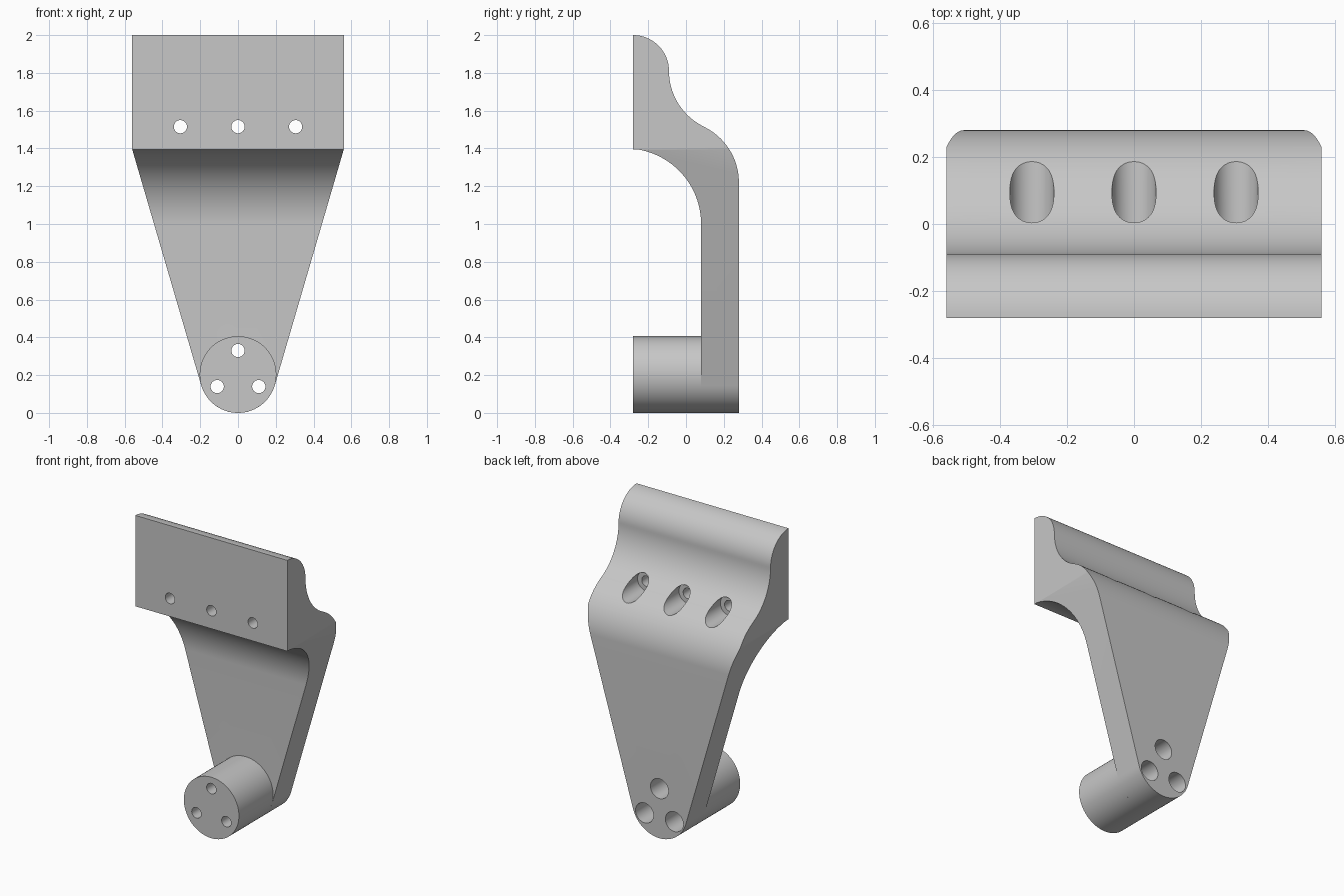
import bpy, bmesh
from math import sin, cos, atan2, acos, hypot, pi, radians
from mathutils import Vector

cube = bpy.data.objects.get("Cube")
if cube:
    bpy.data.objects.remove(cube)

grey = bpy.data.materials.new("plain_grey")
grey.use_nodes = True
colour = (0.57, 0.57, 0.57, 1)
grey.diffuse_color = colour
grey.node_tree.nodes["Principled BSDF"].inputs["Base Color"].default_value = colour

FRONT, BACK, WALL = -0.28, 0.28, 0.08      # y of the front pad, back face, arm front
TOP, PAD_BOTTOM, HALF_WIDTH = 2.0, 1.395, 0.56
FOOT_R = 0.203
SEAT = -0.02                               # y of the counterbore shoulders


def arc(cu, cv, r, start, end, steps=24):
    """Points of an arc, angles in degrees."""
    angles = [radians(start + (end - start) * i / steps) for i in range(steps + 1)]
    return [(cu + r * cos(a), cv + r * sin(a)) for a in angles]


def prism(name, points, place, offset):
    """Extrude a 2D outline, set in space by place(u, v), along offset."""
    bm = bmesh.new()
    face = bm.faces.new([bm.verts.new(place(u, v)) for u, v in points])
    result = bmesh.ops.extrude_face_region(bm, geom=[face])
    moved = [g for g in result["geom"] if isinstance(g, bmesh.types.BMVert)]
    bmesh.ops.translate(bm, verts=moved, vec=Vector(offset))
    bmesh.ops.recalc_face_normals(bm, faces=bm.faces)
    mesh = bpy.data.meshes.new(name)
    bm.to_mesh(mesh)
    bm.free()
    mesh.materials.append(grey)
    obj = bpy.data.objects.new(name, mesh)
    bpy.context.collection.objects.link(obj)
    return obj


def rod(name, x, z, r, y0, y1, steps=48):
    """Cylinder lying along y."""
    return prism(name, arc(x, z, r, 0, 360, steps)[:-1],
                 lambda u, v: (u, y0, v), (0, y1 - y0, 0))


def select(obj):
    bpy.ops.object.select_all(action='DESELECT')
    obj.select_set(True)
    bpy.context.view_layer.objects.active = obj


def combine(obj, tool, operation):
    """Apply a boolean and discard its tool."""
    tool.hide_render = True
    mod = obj.modifiers.new("cut", 'BOOLEAN')
    mod.operation, mod.solver, mod.object = operation, 'EXACT', tool
    select(obj)
    bpy.ops.object.modifier_apply(modifier=mod.name)
    bpy.data.objects.remove(tool)


# Side profile: rounded top, S-curved back, straight arm, hollow underside
R = 0.327
neck = FRONT + 0.19
hollow, bulge = (neck + R, 1.81), (BACK - R, 1.22)
lean = atan2(hollow[1] - bulge[1], hollow[0] - bulge[0]) * 180 / pi
side = arc(FRONT, 1.81, 0.19, 90, 0)
side += arc(*hollow, R, 180, 180 + lean)[1:]
side += arc(*bulge, R, lean, 0)[1:]
side += [(BACK, -0.1), (WALL, -0.1)]
side += arc(WALL - 0.4, 1.0, 0.4, 0, acos(0.1) * 180 / pi)
side[-1] = (FRONT, PAD_BOTTOM)
arm = prism("bracket_arm", side, lambda u, v: (-0.8, u, v), (1.6, 0, 0))

# Front outline: square head tapering tangentially to the round foot
rise = PAD_BOTTOM - FOOT_R
touch = (atan2(rise, HALF_WIDTH) - acos(FOOT_R / hypot(rise, HALF_WIDTH))) * 180 / pi
outline = [(-HALF_WIDTH, PAD_BOTTOM), (-HALF_WIDTH, TOP + 0.2),
           (HALF_WIDTH, TOP + 0.2), (HALF_WIDTH, PAD_BOTTOM)]
outline += arc(0, FOOT_R, FOOT_R, touch, -180 - touch, 32)
combine(arm, prism("outline_tool", outline, lambda u, v: (u, -0.5, v), (0, 1, 0)),
        'INTERSECT')

# Round foot boss standing forward of the arm
boss = rod("foot_boss", 0, FOOT_R, FOOT_R, FRONT, WALL, 72)

# Counterbored screw holes: a row in the head, a triangle in the foot
head_holes = [(x, 1.515) for x in (-0.305, 0, 0.305)]
foot_holes = [(0.127 * cos(a), FOOT_R + 0.127 * sin(a))
              for a in (radians(d) for d in (90, 210, 330))]
for obj, holes in ((arm, head_holes + foot_holes), (boss, foot_holes)):
    for x, z in holes:
        combine(obj, rod("wide_bore", x, z, 0.066, SEAT, 0.5), 'DIFFERENCE')
        if obj is boss or z > 1:
            combine(obj, rod("narrow_bore", x, z, 0.035, -0.5, SEAT + 0.02, 32),
                    'DIFFERENCE')

# Smooth curves, crisp edges
for obj in (arm, boss):
    select(obj)
    bpy.ops.object.shade_smooth_by_angle(angle=radians(30))
